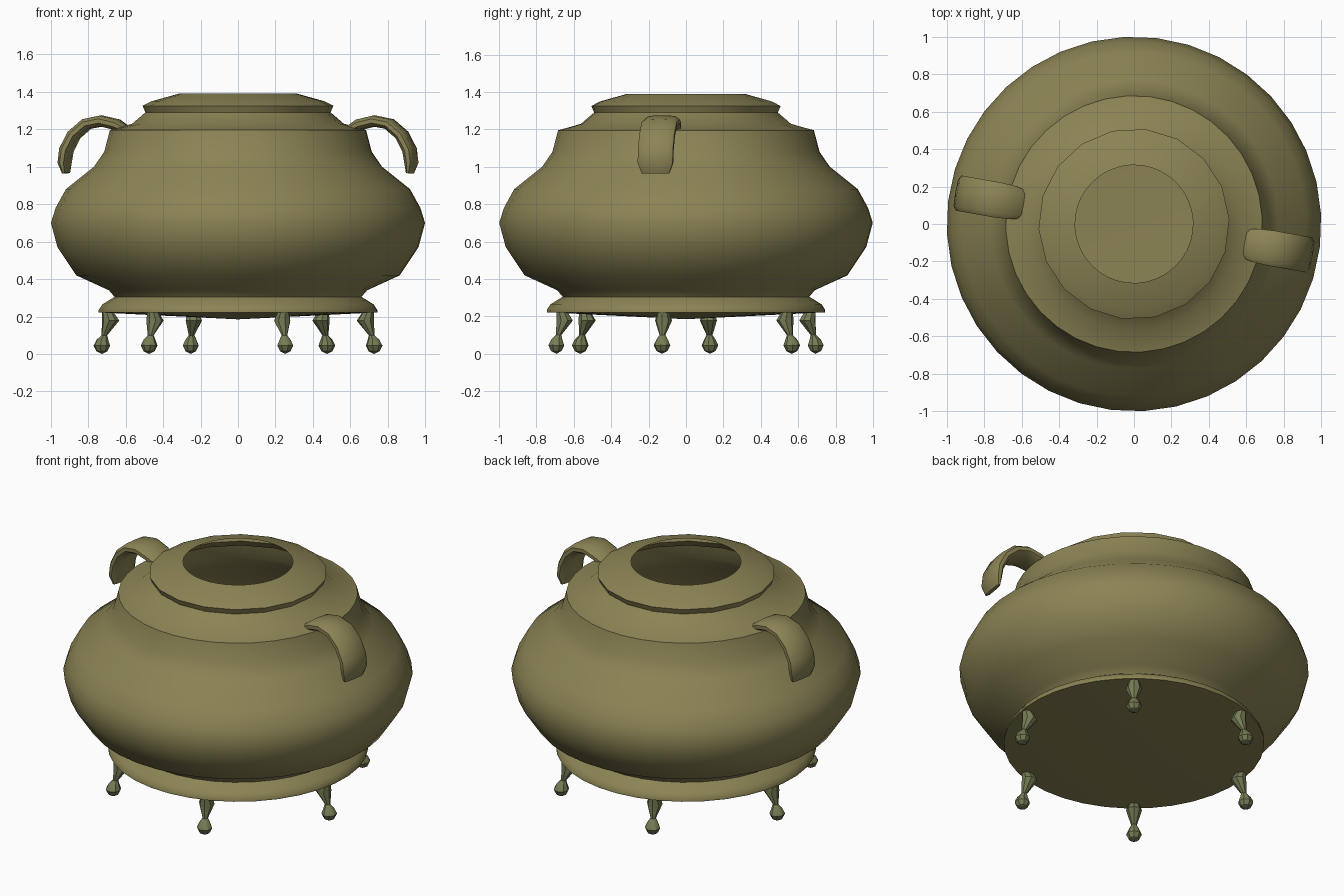
import bpy, bmesh
from math import sin, cos, pi, radians
from mathutils import Vector, Matrix

if "Cube" in bpy.data.objects:
    bpy.data.objects.remove(bpy.data.objects["Cube"])


def material(name, rgb):
    m = bpy.data.materials.new(name)
    m.diffuse_color = (*rgb, 1)
    m.use_nodes = True
    m.node_tree.nodes["Principled BSDF"].inputs["Base Color"].default_value = m.diffuse_color
    return m


BRONZE = material("bronze", (0.26, 0.23, 0.09))
GREEN = material("foot_green", (0.18, 0.20, 0.09))


def finish(name, bm, mat, angle):
    bmesh.ops.recalc_face_normals(bm, faces=bm.faces)
    me = bpy.data.meshes.new(name)
    bm.to_mesh(me)
    bm.free()
    me.materials.append(mat)
    ob = bpy.data.objects.new(name, me)
    bpy.context.collection.objects.link(ob)
    bpy.ops.object.select_all(action='DESELECT')
    ob.select_set(True)
    bpy.context.view_layer.objects.active = ob
    bpy.ops.object.shade_smooth_by_angle(angle=radians(angle))
    return ob


def skin(bm, rings):
    # join neighbouring vertex rings with quads
    for a, b in zip(rings, rings[1:]):
        n = len(a)
        for i in range(n):
            bm.faces.new((a[i], a[(i + 1) % n], b[(i + 1) % n], b[i]))


def cone_cap(bm, ring, co):
    tip = bm.verts.new(co)
    for i in range(len(ring)):
        bm.faces.new((tip, ring[i], ring[(i + 1) % len(ring)]))


# pot: lathed open shell with a shallow conical underside
PROFILE = [(0.745, 0.222), (0.745, 0.235), (0.725, 0.265), (0.66, 0.305), (0.69, 0.34),
           (0.865, 0.42), (0.965, 0.57), (1.0, 0.70), (0.975, 0.78), (0.92, 0.88),
           (0.77, 1.00), (0.715, 1.08), (0.685, 1.195), (0.565, 1.23), (0.495, 1.29),
           (0.51, 1.325), (0.46, 1.35), (0.315, 1.39)]
SIDES = 36
bm = bmesh.new()
rings = []
for r, z in PROFILE:
    faceted = 0.4 < r < 0.6  # the neck has half as many sides
    ring = []
    for i in range(SIDES):
        rr = r * cos(2 * pi / SIDES) if faceted and i % 2 else r
        a = 2 * pi * i / SIDES + radians(3)
        ring.append(bm.verts.new((rr * cos(a), rr * sin(a), z)))
    rings.append(ring)
skin(bm, rings)
cone_cap(bm, rings[0], (0, 0, 0.185))
finish("pot_body", bm, BRONZE, 50)

# handles: rounded strap swept along a hook, (radius, height, half width, half thickness)
HOOK = [(0.60, 1.195, 0.075, 0.018), (0.66, 1.225, 0.09, 0.028), (0.74, 1.244, 0.095, 0.028),
        (0.82, 1.228, 0.095, 0.028), (0.888, 1.17, 0.095, 0.028), (0.93, 1.09, 0.095, 0.028),
        (0.94, 1.02, 0.095, 0.026), (0.932, 0.965, 0.075, 0.012)]
SECTION = [(1, 0.4), (0.75, 1), (0, 1.1), (-0.75, 1), (-1, 0.4),
           (-1, -0.4), (-0.75, -1), (0, -1.1), (0.75, -1), (1, -0.4)]
for name, turn in (("right_handle", -10), ("left_handle", 170)):
    bm = bmesh.new()
    rings = []
    for i, (r, z, w, t) in enumerate(HOOK):
        p, q = HOOK[max(i - 1, 0)], HOOK[min(i + 1, len(HOOK) - 1)]
        d = Vector((q[0] - p[0], 0, q[1] - p[1])).normalized()
        n = Vector((-d.z, 0, d.x))
        rings.append([bm.verts.new(Vector((r, 0, z)) + Vector((0, u * w, 0)) + n * (v * t))
                      for u, v in SECTION])
    skin(bm, rings)
    bm.faces.new(rings[0])
    bm.faces.new(rings[-1])
    bm.transform(Matrix.Rotation(radians(turn), 4, 'Z'))
    finish(name, bm, BRONZE, 50)

# feet: tapered legs leaning outward onto a ball, (centre radius, height, half width)
FOOT = [(0.705, 0.222, 0.032), (0.69, 0.178, 0.046), (0.725, 0.10, 0.016),
        (0.735, 0.075, 0.032), (0.738, 0.045, 0.045), (0.738, 0.015, 0.030)]
for k in range(6):
    bm = bmesh.new()
    rings = [[bm.verts.new((r + s * cos(pi * i / 4), s * sin(pi * i / 4), z))
              for i in range(8)] for r, z, s in FOOT]
    skin(bm, rings)
    bm.faces.new(rings[0])
    cone_cap(bm, rings[-1], (0.738, 0, 0.0))
    bm.transform(Matrix.Rotation(radians(-10 + 60 * k), 4, 'Z'))
    finish("foot_%d" % (k + 1), bm, GREEN, 35)
